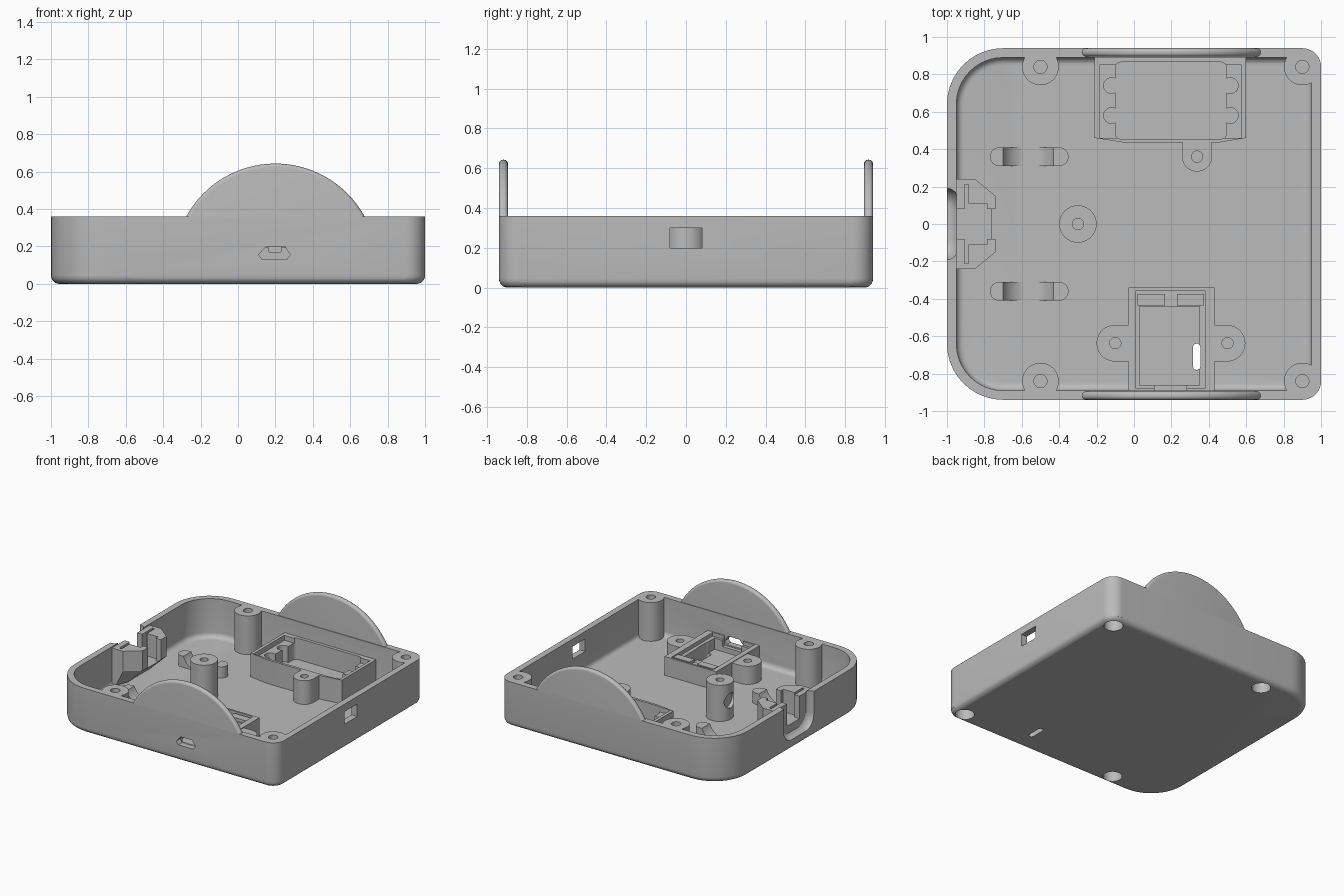
import bpy, bmesh
from math import sin, cos, pi, acos, radians

cube = bpy.data.objects.get("Cube")
if cube:
    bpy.data.objects.remove(cube, do_unlink=True)

grey = bpy.data.materials.new("plain grey")
grey.use_nodes = True
grey.diffuse_color = (0.5, 0.5, 0.5, 1)
grey.node_tree.nodes["Principled BSDF"].inputs["Base Color"].default_value = (0.5, 0.5, 0.5, 1)


def loft(name, rings):
    """Closed solid through a list of equal-length point rings."""
    bm = bmesh.new()
    loops = [[bm.verts.new(p) for p in ring] for ring in rings]
    n = len(loops[0])
    for a, b in zip(loops, loops[1:]):
        for i in range(n):
            j = (i + 1) % n
            bm.faces.new((a[i], a[j], b[j], b[i]))
    bm.faces.new(loops[0][::-1])
    bm.faces.new(loops[-1])
    bmesh.ops.recalc_face_normals(bm, faces=bm.faces)
    mesh = bpy.data.meshes.new(name)
    bm.to_mesh(mesh)
    bm.free()
    ob = bpy.data.objects.new(name, mesh)
    bpy.context.collection.objects.link(ob)
    return ob


def prism(name, outline, z0, z1):
    return loft(name, [[(x, y, z) for x, y in outline] for z in (z0, z1)])


def box(name, x0, x1, y0, y1, z0, z1):
    return prism(name, [(x0, y0), (x1, y0), (x1, y1), (x0, y1)], z0, z1)


def circle(x, y, r, n=32):
    return [(x + r * cos(2 * pi * i / n), y + r * sin(2 * pi * i / n)) for i in range(n)]


def cylinder(name, x, y, r, z0, z1):
    return prism(name, circle(x, y, r), z0, z1)


def round_rect(x0, x1, y0, y1, r_low, r_high, n=10):
    """Rounded rectangle with one radius at low x and one at high x."""
    pts = []
    corners = ((x1, y1, -1, -1, r_high), (x0, y1, 1, -1, r_low),
               (x0, y0, 1, 1, r_low), (x1, y0, -1, 1, r_high))
    for k, (x, y, sx, sy, r) in enumerate(corners):
        for i in range(n + 1):
            a = pi / 2 * (k + i / n)
            pts.append((x + sx * r + r * cos(a), y + sy * r + r * sin(a)))
    return pts


def combine(ob, tool, op="DIFFERENCE"):
    """Boolean a tool into the part, then drop the tool."""
    mod = ob.modifiers.new("bool", "BOOLEAN")
    mod.operation, mod.solver, mod.object = op, "EXACT", tool
    bpy.context.view_layer.update()
    deps = bpy.context.evaluated_depsgraph_get()
    mesh = bpy.data.meshes.new_from_object(ob.evaluated_get(deps))
    ob.modifiers.clear()
    ob.data = mesh
    bpy.data.objects.remove(tool, do_unlink=True)


def join(ob, tool):
    combine(ob, tool, "UNION")


parts = []
FLOOR, RIM = 0.05, 0.36

# Tray shell: outer fillet, rim, inner wall, inner fillet, floor
steps = [i / 6 * pi / 2 for i in range(7)]
levels = [(0.045 * (1 - sin(a)), 0.045 * (1 - cos(a))) for a in steps]
levels += [(0, RIM), (0.05, RIM)]
levels += [(0.09 - 0.04 * cos(a), FLOOR + 0.04 * (1 - sin(a))) for a in steps]
rings = []
for d, z in levels:
    outline = round_rect(-1 + d, 1 - d, -0.94 + d, 0.94 - d, 0.3 - d, max(0.1 - d, 0.01))
    rings.append([(x, y, z) for x, y in outline])
shell = loft("tray_shell", rings)
parts.append(shell)

# Corner screw posts with pilot holes above and counterbores below
for x in (-0.5, 0.9):
    for y in (-0.84, 0.84):
        join(shell, cylinder("post", x, y, 0.098, 0.03, RIM))
        combine(shell, cylinder("pilot", x, y, 0.035, 0.24, 0.5))
        combine(shell, cylinder("counterbore", x, y, 0.07, -0.1, 0.2))

# Wall window and floor slot
combine(shell, box("window", 0.9, 1.1, -0.08, 0.08, 0.2, 0.3))


def floor_slot():
    return prism("slot", round_rect(0.315, 0.355, -0.78, -0.64, 0.0199, 0.0199), -0.1, 0.5)


combine(shell, floor_slot())


def port():
    """Six-sided plug opening through the front wall."""
    outline = [(0.11, 0.155), (0.13, 0.13), (0.26, 0.13), (0.28, 0.155), (0.25, 0.2), (0.15, 0.2)]
    return loft("port", [[(x, y, z) for x, z in outline] for y in (-1, -0.8)])


combine(shell, port())

# Flared recess in the side wall for the inlet
flare = []
for i in range(7):
    a = i / 6 * pi / 2
    x = -1 + 0.06 * sin(a)
    w = 0.13 + 0.06 * cos(a)
    flare.append([(x, y, z) for z, y in round_rect(0.27 - w, 0.6, -w, w, 0.1, 0.02)])
flare.insert(0, [(-1.1, y, z) for _, y, z in flare[0]])
combine(shell, loft("flare", flare))

# Rounded fins on the front and back rims
for name, side in (("front_fin", -1), ("back_fin", 1)):
    rings = []
    profile = [(0.895 + 0.02 * (1 - cos(a)), 0.02 * (1 - sin(a))) for a in steps]
    profile += [(0.94 - 0.02 * (1 - cos(a)), 0.02 * (1 - sin(a))) for a in steps[::-1]]
    for y, inset in profile:
        r = 0.543 - inset
        half = acos((RIM - 0.1) / r)
        angles = [half * (1 - 2 * i / 40) for i in range(41)]
        rings.append([(0.2 + r * sin(a), side * y, 0.1 + r * cos(a)) for a in angles])
    parts.append(loft(name, rings))

# Centre post with a dent facing the inlet
post = cylinder("centre_post", -0.3, 0, 0.1, 0.04, 0.34)
combine(post, cylinder("pilot", -0.3, 0, 0.03, 0.15, 0.5))
combine(post, loft("dent", [[(x, y, z) for y, z in circle(0, 0.2, 0.06)] for x in (-0.5, -0.365)]))
parts.append(post)

# Pair of scooped cradles on the floor
for name, y in (("front_cradle", -0.36), ("back_cradle", 0.36)):
    cradle = prism(name, round_rect(-0.77, -0.35, y - 0.05, y + 0.05, 0.0499, 0.0499), 0.04, 0.14)
    combine(cradle, loft("scoop", [[(px, py, pz) for px, pz in circle(-0.565, 0.19, 0.145, 48)]
                                   for py in (y - 0.2, y + 0.2)]))
    parts.append(cradle)

# Inlet holder behind the recess, tapering down to the wall
rings = []
for z, k in ((0.06, 0.35), (0.19, 1), (0.35, 1)):
    outline = [(0, -0.24), (0.1, -0.24), (0.21, -0.15), (0.21, 0.15), (0.1, 0.24), (0, 0.24)]
    rings.append([(-0.95 + x * k, y, z) for x, y in outline])
holder = loft("inlet_holder", rings)
for x0, x1, w in ((-1, -0.89, 0.08), (-0.905, -0.885, 0.21), (-0.9, -0.785, 0.11), (-0.8, -0.7, 0.08)):
    combine(holder, box("channel", x0, x1, -w, w, 0.17, 0.5))
parts.append(holder)

# Back component holder with screw boss, ledge and lobed pocket
back = prism("back_holder", [(-0.21, 0.46), (-0.05, 0.435), (0.45, 0.435), (0.6, 0.46),
                             (0.6, 0.895), (-0.21, 0.895)], 0.04, 0.24)
join(back, prism("boss", round_rect(0.257, 0.417, 0.28, 0.5, 0.0799, 0.0799), 0.04, 0.24))
combine(back, cylinder("pilot", 0.337, 0.36, 0.03, 0.1, 0.5))
combine(back, box("ledge", -0.185, 0.575, 0.46, 0.85, 0.2, 0.5))
combine(back, prism("pocket", round_rect(-0.1, 0.495, 0.455, 0.865, 0.03, 0.03), 0.07, 0.5))
for x in (-0.12, 0.515):
    for y in (0.58, 0.74):
        combine(back, cylinder("lobe", x, y, 0.042, 0.07, 0.5))
parts.append(back)

# Front board holder with ears, pocket, lugs and plug channel
front = box("front_holder", -0.03, 0.43, -0.893, -0.34, 0.04, 0.2)
join(front, prism("ears", round_rect(-0.2, 0.595, -0.735, -0.54, 0.097, 0.097), 0.04, 0.195))
for x in (-0.1, 0.5):
    combine(front, cylinder("pilot", x, -0.637, 0.03, 0.08, 0.5))
combine(front, box("rim_step", 0.01, 0.38, -0.88, -0.355, 0.17, 0.5))
combine(front, box("pocket", 0.03, 0.35, -0.86, -0.44, 0.08, 0.5))
combine(front, box("plug_channel", 0.11, 0.28, -0.95, -0.72, 0.12, 0.5))
combine(front, floor_slot())
parts.append(front)
for name, x0, x1 in (("left_lug", 0.23, 0.375), ("right_lug", 0.02, 0.165)):
    parts.append(box(name, x0, x1, -0.435, -0.375, 0.16, 0.195))

# Finish: one colour, smooth curves with crisp edges
bpy.ops.object.select_all(action="DESELECT")
for ob in parts:
    ob.data.materials.clear()
    ob.data.materials.append(grey)
    ob.select_set(True)
bpy.context.view_layer.objects.active = shell
bpy.ops.object.shade_smooth_by_angle(angle=radians(30))
